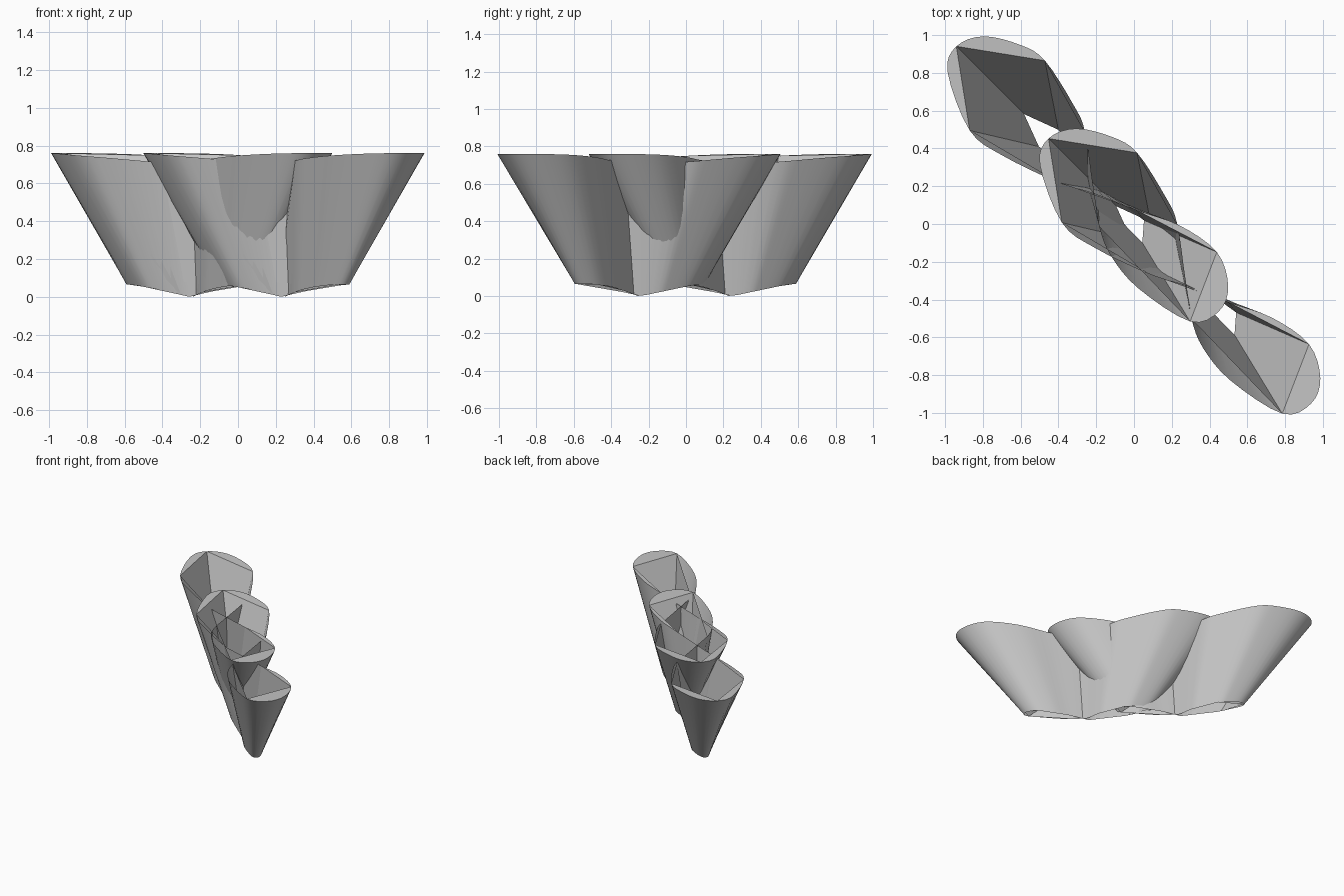
import bpy, bmesh, math
from mathutils import Matrix

cube = bpy.data.objects.get("Cube")
if cube:
    bpy.data.objects.remove(cube, do_unlink=True)

grey = bpy.data.materials.new("plain grey")
grey.use_nodes = True
grey.diffuse_color = (0.55, 0.55, 0.55, 1)
grey.node_tree.nodes["Principled BSDF"].inputs["Base Color"].default_value = grey.diffuse_color

# Rim of one flared cup: a two-lobed loop that crosses itself near the middle
RIM = [(-.985, 0), (-.92, .14), (-.75, .245), (-.6, .278), (-.33, .22), (-.18, .16),
       (.08, -.035), (.225, -.14), (.375, -.205), (.6, -.225), (.92, -.155),
       (.99, -.01), (.93, .12), (.76, .205), (.52, .165), (.3, .06), (.08, -.037),
       (-.1, -.13), (-.4, -.235), (-.62, -.265), (-.92, -.13)]
# Rim points where the faceted lining touches the rim
LINING = [0, 3, 5, 7, 10, 13, 15, 17, 19]
STEPS = 4
BASE_LENGTH, BASE_WIDTH = .485, .25


def smooth_loop(points):
    """Closed Catmull-Rom curve through the points."""
    out, n = [], len(points)
    for i in range(n):
        a, b, c, d = (points[(i + k) % n] for k in (-1, 0, 1, 2))
        for j in range(STEPS):
            t = j / STEPS
            out.append(tuple(
                .5 * (2 * q + (r - p) * t + (2 * p - 5 * q + 4 * r - s) * t ** 2
                      + (3 * q - p - 3 * r + s) * t ** 3)
                for p, q, r, s in zip(a, b, c, d)))
    return out


def swell(u):
    return math.sin(math.pi / 2 * min(1, abs(u)))


CURVE = smooth_loop(RIM)
TOP = [(u, w, .70 + .06 * swell(u)) for u, w in CURVE]
BOTTOM = [(u * BASE_LENGTH, w * BASE_WIDTH, .065 * swell(u)) for u, w in CURVE]


def make_object(name, build, offset):
    bm = bmesh.new()
    build(bm)
    # The long axis lies along the diagonal
    bm.transform(Matrix.Rotation(-math.pi / 4, 4, 'Z') @ Matrix.Translation((offset, 0, 0)))
    mesh = bpy.data.meshes.new(name)
    bm.to_mesh(mesh)
    bm.free()
    mesh.materials.append(grey)
    obj = bpy.data.objects.new(name, mesh)
    bpy.context.collection.objects.link(obj)
    return obj


def wall(bm, picks):
    """Ruled wall between the base loop and the rim."""
    low = [bm.verts.new(BOTTOM[i]) for i in picks]
    high = [bm.verts.new(TOP[i]) for i in picks]
    n = len(picks)
    for i in range(n):
        j = (i + 1) % n
        bm.faces.new((low[i], high[i], high[j], low[j]))


def outer_wall(bm):
    wall(bm, range(len(TOP)))


def lining(bm):
    picks = [i * STEPS for i in LINING]
    wall(bm, picks)
    # Flat lips between the curved rim and the straight lining, at the lobe ends
    n = len(TOP)
    for a, b in zip(picks, picks[1:] + [n]):
        middle = CURVE[((a + b) // 2) % n]
        if abs(middle[0]) > .5:
            verts = [bm.verts.new(TOP[i % n]) for i in range(a, b + 1)]
            face = bm.faces.new(verts)
            face.normal_update()
            if face.normal.z < 0:
                face.normal_flip()


for side, offset in (("back", -.345), ("front", .345)):
    shell = make_object(side + "_cup_wall", outer_wall, offset)
    make_object(side + "_cup_lining", lining, offset)
    bpy.ops.object.select_all(action='DESELECT')
    shell.select_set(True)
    bpy.context.view_layer.objects.active = shell
    bpy.ops.object.shade_smooth_by_angle(angle=math.radians(30))
